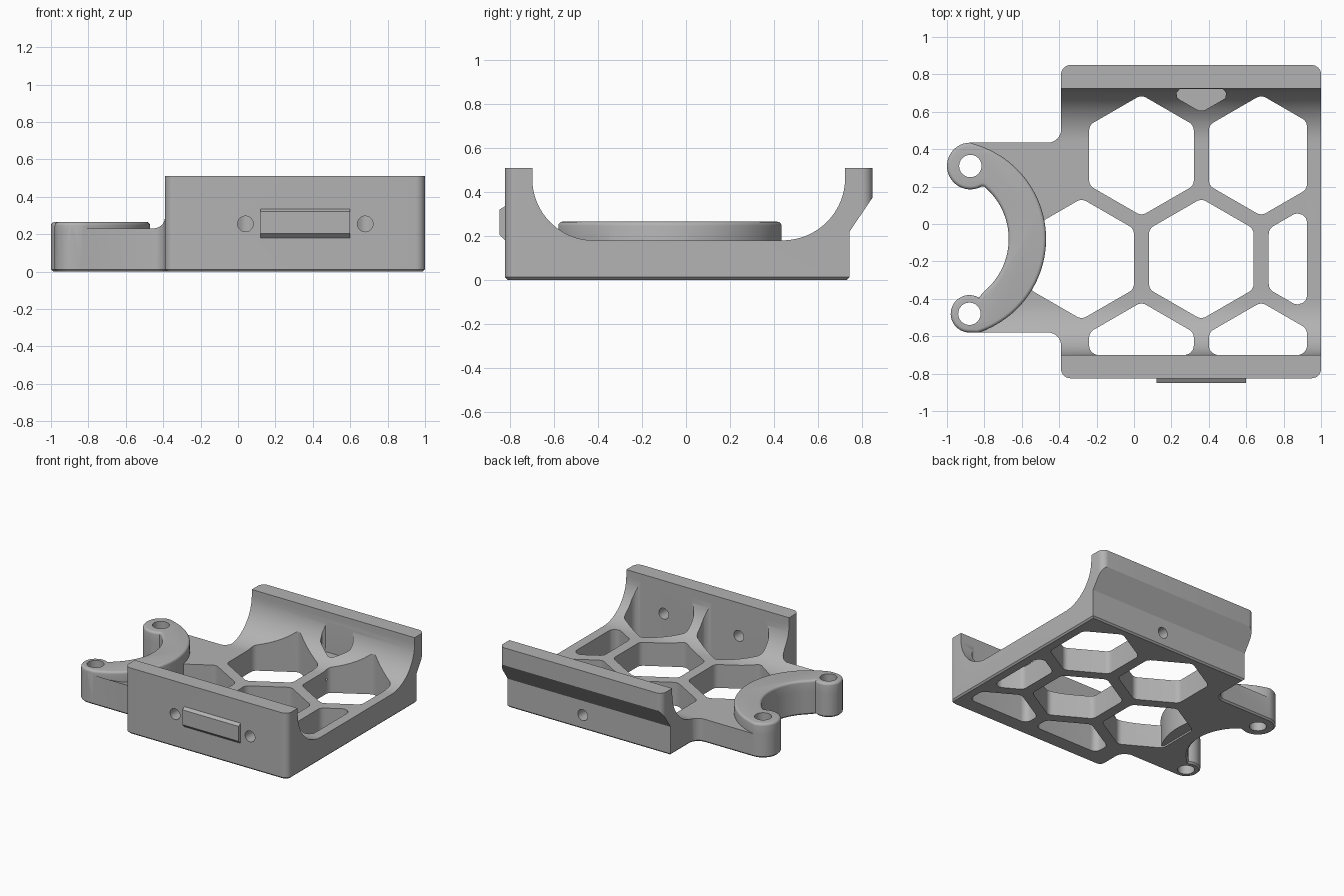
import bpy, bmesh, math
from mathutils import Vector, Matrix

if "Cube" in bpy.data.objects:
    bpy.data.objects.remove(bpy.data.objects["Cube"], do_unlink=True)

grey = bpy.data.materials.new("matte_grey")
grey.use_nodes = True
colour = (0.45, 0.45, 0.45, 1)
grey.diffuse_color = colour
grey.node_tree.nodes["Principled BSDF"].inputs["Base Color"].default_value = colour


def arc(cx, cy, r, a0, a1, n=16):
    angles = [math.radians(a0 + (a1 - a0) * i / n) for i in range(n + 1)]
    return [(cx + r * math.cos(a), cy + r * math.sin(a)) for a in angles]


def prism(name, points, low, high, axis="Z", bevel_at=None, bevel=0.012, segments=1):
    """Extrude an outline along an axis, optionally bevelling one end."""
    bm = bmesh.new()
    face = bm.faces.new([bm.verts.new((u, v, low)) for u, v in points])
    new = bmesh.ops.extrude_face_region(bm, geom=[face])["geom"]
    for v in new:
        if isinstance(v, bmesh.types.BMVert):
            v.co.z = high
    bmesh.ops.recalc_face_normals(bm, faces=bm.faces)
    if bevel_at is not None:
        edges = [e for e in bm.edges if all(abs(v.co.z - bevel_at) < 1e-5 for v in e.verts)]
        bmesh.ops.bevel(bm, geom=edges, offset=bevel, segments=segments,
                        profile=0.5, affect="EDGES", clamp_overlap=True)
    if axis == "X":    # outline is (y, z)
        bm.transform(Matrix(((0, 0, 1, 0), (1, 0, 0, 0), (0, 1, 0, 0), (0, 0, 0, 1))))
    elif axis == "Y":  # outline is (z, x)
        bm.transform(Matrix(((0, 1, 0, 0), (0, 0, 1, 0), (1, 0, 0, 0), (0, 0, 0, 1))))
    mesh = bpy.data.meshes.new(name)
    bm.to_mesh(mesh)
    bm.free()
    mesh.materials.append(grey)
    ob = bpy.data.objects.new(name, mesh)
    bpy.context.collection.objects.link(ob)
    return ob


def combine(target, tool, operation):
    mod = target.modifiers.new("combine", "BOOLEAN")
    mod.operation, mod.solver, mod.object = operation, "EXACT", tool
    bpy.ops.object.select_all(action="DESELECT")
    bpy.context.view_layer.objects.active = target
    target.select_set(True)
    bpy.ops.object.modifier_apply(modifier=mod.name)
    bpy.data.objects.remove(tool, do_unlink=True)


def clip(points, axis, limit, sign):
    """Keep the part of a convex outline where sign * (coordinate - limit) <= 0."""
    out = []
    for p, q in zip(points, points[1:] + points[:1]):
        dp, dq = sign * (p[axis] - limit), sign * (q[axis] - limit)
        if dp <= 0:
            out.append(p)
        if dp * dq < 0:
            out.append(p.lerp(q, dp / (dp - dq)))
    return out


def rounded(points, r):
    """Round every corner of a convex outline."""
    out = []
    for i, p in enumerate(points):
        a, b = points[i - 1] - p, points[(i + 1) % len(points)] - p
        half = a.angle(b) / 2
        d = min(r / math.tan(half), 0.45 * min(a.length, b.length))
        s, e = p + a.normalized() * d, p + b.normalized() * d
        c = p + (a.normalized() + b.normalized()).normalized() * d / math.cos(half)
        for k in range(7):
            m = s.lerp(e, k / 6) - c
            out.append(tuple(c + m.normalized() * (s - c).length))
    return out


# Curved cradle cross-section with an overhanging back wall
section = [(-0.9, -0.1), (0.633, -0.1), (0.745, 0.012), (0.745, 0.22), (0.9, 0.449), (0.9, 0.51)]
section += [(0.725, 0.51)] + arc(0.44, 0.465, 0.285, 0, -90, 24)
section += arc(-0.42, 0.46, 0.28, -90, -180, 24) + [(-0.7, 0.51), (-0.9, 0.51)]
cradle = prism("cradle_body", section, -1.2, 1.2, "X")

# Plan outline: rounded tray with a forked tab on one end
fork_tips = arc(-0.875, 0.31, 0.125, 90, 300, 24)
fork_tips += arc(-1.035, -0.08, 0.365, 50, -50, 32)
fork_tips += arc(-0.88, -0.48, 0.1, 60, 270, 24)
r = 0.05
plan = arc(1 - r, -0.825 + r, r, -90, 0, 8) + arc(1 - r, 0.85 - r, r, 0, 90, 8)
plan += arc(-0.39 + r, 0.85 - r, r, 90, 180, 8)
plan += arc(-0.46, 0.505, 0.07, 0, -90, 8) + fork_tips
plan += arc(-0.46, -0.65, 0.07, 90, 0, 8)
plan += arc(-0.39 + r, -0.825 + r, r, 180, 270, 8)
combine(cradle, prism("plan_cutter", plan, 0, 1, bevel_at=0), "INTERSECT")

# Honeycomb openings, trimmed by the walls; the last one is a blind pocket
width, pitch_y, radius = 0.64, 0.554, 0.323
cells = [(0.04, 0.367), (0.68, 0.367), (-0.28, -0.187), (0.36, -0.187), (1.0, -0.187),
         (0.04, -0.741), (0.04 + width, -0.741), (0.36, 0.367 + pitch_y)]
for cx, cy in cells:
    hexagon = [Vector(p) for p in arc(cx, cy, radius, 30, 330, 5)]
    for axis, limit, sign in ((0, 0.925, 1), (1, -0.7, -1), (1, 0.723, 1)):
        hexagon = clip(hexagon, axis, limit, sign)
    floor = 0.2 if cy > 0.8 else -0.2
    combine(cradle, prism("cell_cutter", rounded(hexagon, 0.05), floor, 0.8), "DIFFERENCE")

# Raised crescent rim on the forked tab
crescent = arc(-0.997, -0.08, 0.527, -72, 72, 48) + fork_tips
rim = prism("crescent_rim", crescent, 0.013, 0.265, bevel_at=0.265, bevel=0.022, segments=4)
combine(cradle, rim, "UNION")

# Screw holes: fork tips, front wall and back wall
for x, y in ((-0.875, 0.31), (-0.88, -0.48)):
    combine(cradle, prism("tip_hole", arc(x, y, 0.06, 0, 345, 23), -0.2, 0.5), "DIFFERENCE")
for x, z, y0, y1 in ((0.04, 0.255, -1, -0.6), (0.68, 0.255, -1, -0.6), (0.36, 0.11, 0.5, 1)):
    combine(cradle, prism("wall_hole", arc(z, x, 0.042, 0, 345, 23), y0, y1, "Y"), "DIFFERENCE")

# Chamfered locating tongue on the front wall
tongue = [(-0.8, 0.18), (-0.825, 0.18), (-0.85, 0.205), (-0.85, 0.32), (-0.825, 0.335), (-0.8, 0.335)]
combine(cradle, prism("front_tongue", tongue, 0.12, 0.6, "X"), "UNION")

bpy.ops.object.select_all(action="DESELECT")
cradle.select_set(True)
bpy.context.view_layer.objects.active = cradle
bpy.ops.object.shade_smooth_by_angle(angle=math.radians(30))
